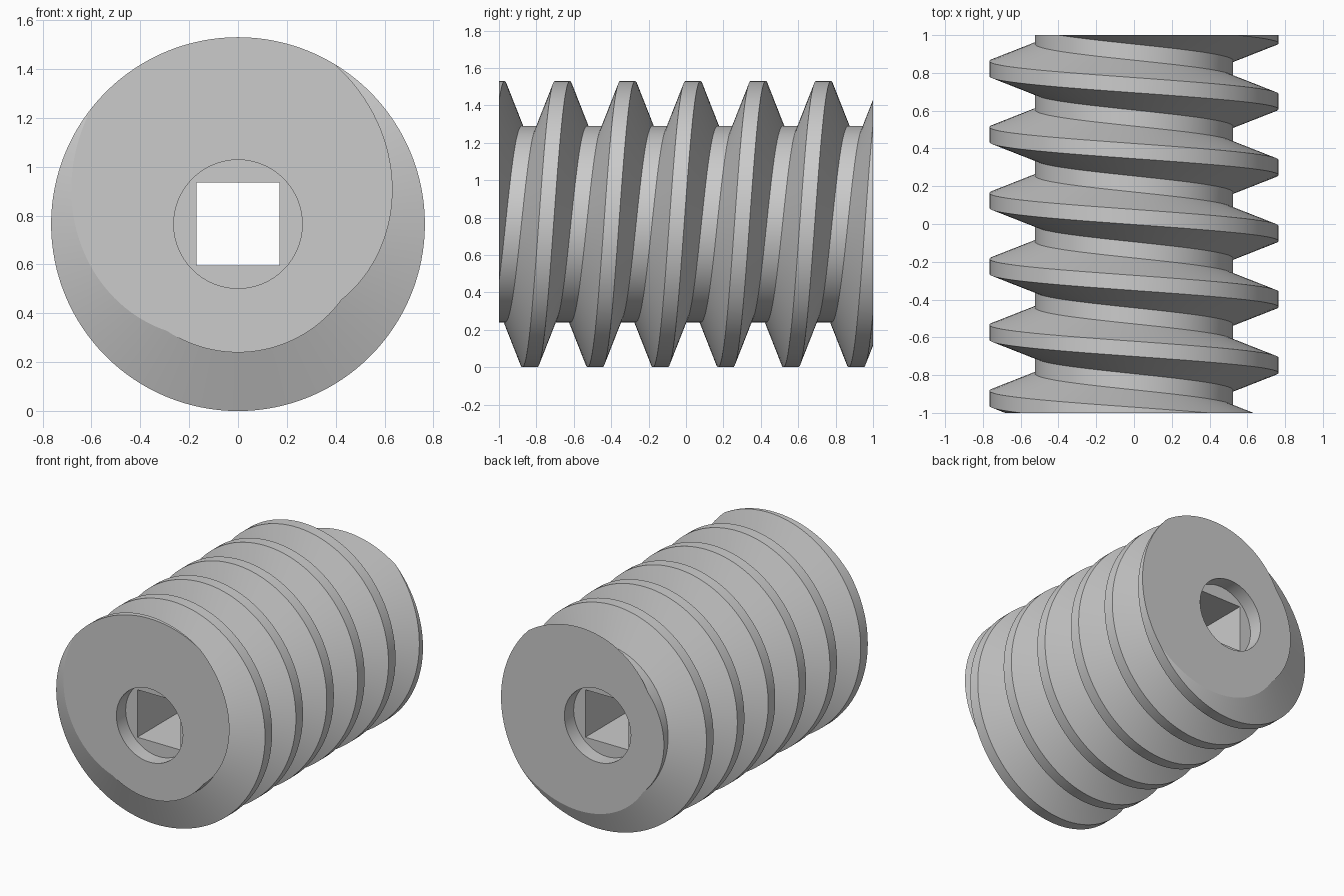
import bpy, bmesh
from math import cos, sin, pi, tau, radians

if "Cube" in bpy.data.objects:
    bpy.data.objects.remove(bpy.data.objects["Cube"])

R_OUT, R_ROOT, PITCH = 0.765, 0.525, 0.349
CZ = R_OUT                       # axis height
N = 128                          # sides around the axis
PHASE = 0.648                    # crest centre at +x
CREST, FLANK = 0.08, 0.092       # crest width, flank width along the axis
BORE_R, SQ, DEPTH = 0.263, 0.17, 0.105

bm = bmesh.new()

# Thread: one tooth profile repeated along y, swept as a helix
tooth = [(-CREST / 2 - FLANK, R_ROOT), (-CREST / 2, R_OUT),
         (CREST / 2, R_OUT), (CREST / 2 + FLANK, R_ROOT)]
columns = []
for i in range(N):
    a = tau * i / N
    col = []
    for turn in range(-7, 4):
        for dy, r in tooth:
            y = PHASE + PITCH * (turn + i / N) + dy
            col.append(bm.verts.new((r * cos(a), y, CZ + r * sin(a))))
    columns.append(col)
for i in range(N):
    a, b = columns[i], columns[(i + 1) % N]
    shift = 4 if i == N - 1 else 0      # last column joins the next turn
    for k in range(len(a) - 1 - shift):
        bm.faces.new((a[k], b[k + shift], b[k + 1 + shift], a[k + 1]))


def loop(points, y):
    vs = [bm.verts.new((x, y, CZ + z)) for x, z in points]
    return [bm.edges.new((vs[i], vs[(i + 1) % len(vs)])) for i in range(len(vs))]


def fill(edges, side):
    bmesh.ops.triangle_fill(bm, edges=edges, use_beauty=True, normal=(0, side, 0))


circle = [(BORE_R * cos(tau * i / 64), BORE_R * sin(tau * i / 64)) for i in range(64)]
square = [(SQ, SQ), (-SQ, SQ), (-SQ, -SQ), (SQ, -SQ)]
inner = []

# Flat ends, round recesses and the shoulders around the square hole
for side in (-1, 1):
    cut = bmesh.ops.bisect_plane(
        bm, geom=bm.verts[:] + bm.edges[:] + bm.faces[:] if not inner else
        [g for col in (bm.verts, bm.edges, bm.faces) for g in col],
        dist=1e-5, plane_co=(0, side, 0), plane_no=(0, side, 0), clear_outer=True)
    rim = [e for e in cut["geom_cut"] if isinstance(e, bmesh.types.BMEdge)]
    mouth = loop(circle, side)
    floor = loop(circle, side * (1 - DEPTH))
    hole = loop(square, side * (1 - DEPTH))
    fill(rim + mouth, side)
    for m, f in zip(mouth, floor):
        bm.faces.new((m.verts[0], m.verts[1], f.verts[1], f.verts[0]))
    fill(floor + hole, side)
    inner.append(hole)

# Square drive hole through the middle
for p, q in zip(*inner):
    pv = sorted(p.verts, key=lambda v: (v.co.x, v.co.z))
    qv = sorted(q.verts, key=lambda v: (v.co.x, v.co.z))
    bm.faces.new((pv[0], pv[1], qv[1], qv[0]))

bmesh.ops.recalc_face_normals(bm, faces=bm.faces[:])
mesh = bpy.data.meshes.new("worm_screw")
bm.to_mesh(mesh)
bm.free()
worm = bpy.data.objects.new("worm_screw", mesh)
bpy.context.collection.objects.link(worm)
bpy.context.view_layer.objects.active = worm
worm.select_set(True)
bpy.ops.object.shade_smooth_by_angle(angle=radians(15))
